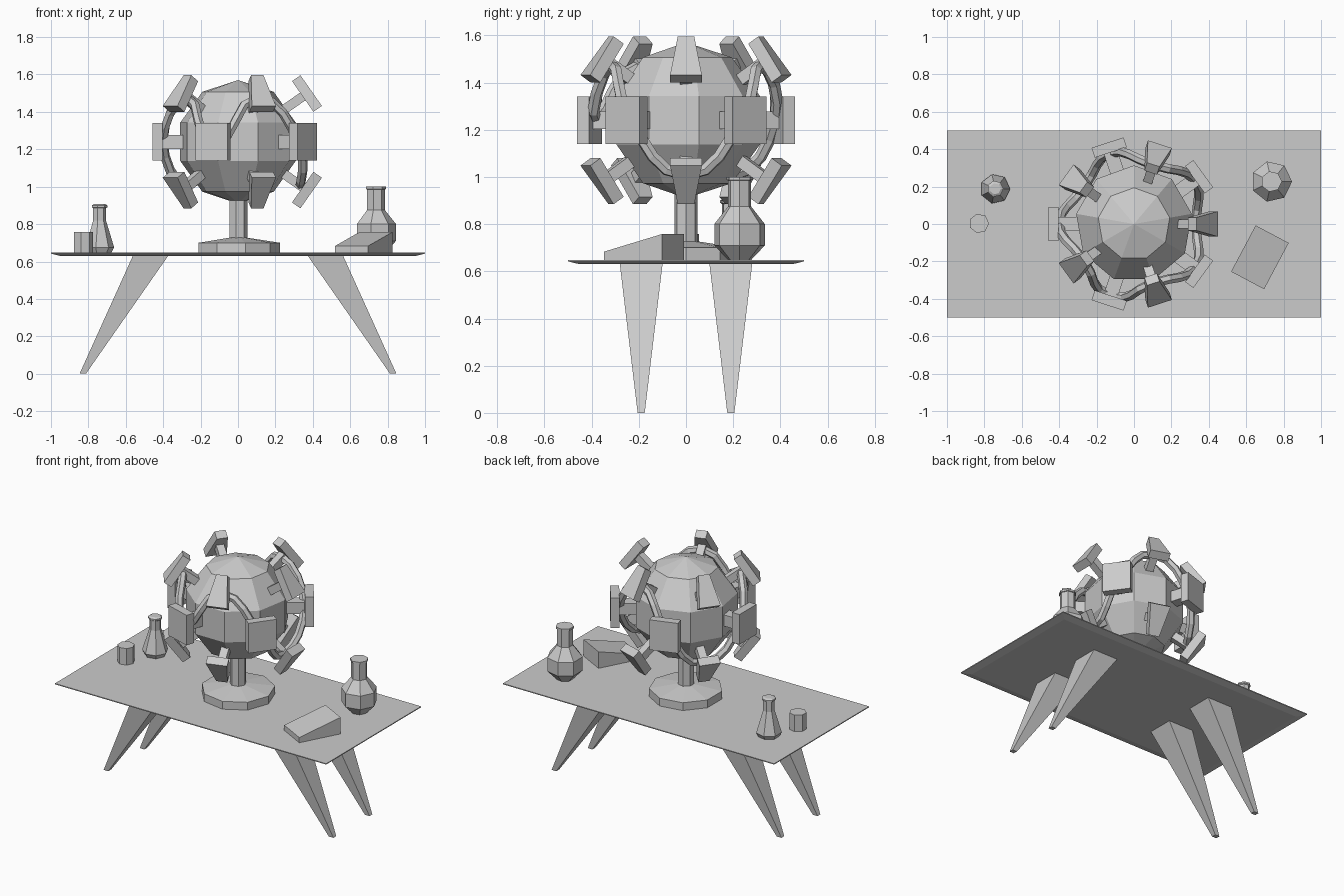
import bpy, bmesh
from math import sin, cos, pi, radians
from mathutils import Vector, Matrix

if "Cube" in bpy.data.objects:
    bpy.data.objects.remove(bpy.data.objects["Cube"])

TOP = 0.648                       # table surface height
HUB = Vector((0, 0, 1.24))        # centre of the globe


def finish(name, bm, matrix=Matrix()):
    bmesh.ops.recalc_face_normals(bm, faces=bm.faces)
    me = bpy.data.meshes.new(name)
    bm.to_mesh(me)
    bm.free()
    ob = bpy.data.objects.new(name, me)
    ob.matrix_world = matrix
    bpy.context.collection.objects.link(ob)
    return ob


def loft(name, rings):
    """Skin a list of equal-length point rings and cap both ends."""
    bm = bmesh.new()
    rows = [[bm.verts.new(p) for p in r] for r in rings]
    n = len(rows[0])
    for a, b in zip(rows, rows[1:]):
        for i in range(n):
            j = (i + 1) % n
            bm.faces.new((a[i], a[j], b[j], b[i]))
    bm.faces.new(rows[0][::-1])
    bm.faces.new(rows[-1])
    return bm


def lathe(name, profile, sides, x=0, y=0):
    rings = [[(r * cos(2 * pi * i / sides), r * sin(2 * pi * i / sides), z)
              for i in range(sides)] for r, z in profile]
    return finish(name, loft(name, rings), Matrix.Translation((x, y, 0)))


def rect(cx, cy, z, w, d):
    return [(cx + sx * w / 2, cy + sy * d / 2, z)
            for sx, sy in ((-1, -1), (1, -1), (1, 1), (-1, 1))]


def frame(x, y, z, origin):
    m = Matrix((x, y, z)).transposed().to_4x4()
    m.translation = origin
    return m


# table top with an undercut edge
finish("table_top", loft("table_top", [rect(0, 0, 0.63, 1.9, 0.9),
                                       rect(0, 0, 0.642, 2, 1),
                                       rect(0, 0, TOP, 2, 1)]))

# four splayed tapering legs
for sx in (-1, 1):
    for sy in (-1, 1):
        finish("table_leg", loft("table_leg", [
            rect(sx * 0.83, sy * 0.19, 0, 0.034, 0.03),
            rect(sx * 0.465, sy * 0.19, 0.635, 0.19, 0.182)]))

# stand and globe
lathe("stand_base", [(0.225, TOP), (0.225, 0.70), (0.05, 0.727)], 9)
lathe("stand_post", [(0.05, 0.70), (0.05, 0.96)], 7)
bm = bmesh.new()
bmesh.ops.create_uvsphere(bm, u_segments=9, v_segments=5, radius=0.33)
finish("globe", bm, Matrix.Translation(HUB))


# panels on stems around the globe
def axes(az, el):
    a, e = radians(az), radians(el)
    R = Vector((cos(e) * cos(a), cos(e) * sin(a), sin(e)))
    T = Vector((-sin(a), cos(a), 0))
    return R, T, R.cross(T)


def panel(name, az, el, dist, w_near, w_far, stem):
    R, T, U = axes(az, el)
    s = -1 if el < 0 else 1
    finish(name, loft(name, [rect(0, 0, -0.1, w_near, 0.055),
                             rect(0, 0, 0.1, w_far, 0.055)]),
           frame(T, R * -s, U * s, HUB + R * dist))
    finish(name + "_stem", loft(name, [rect(0, 0, 0.27, stem, stem),
                                       rect(0, 0, dist - 0.01, stem, stem)]),
           frame(T, U, R, HUB))


for k in range(5):
    panel("middle_panel", 36 + 72 * k, 0, 0.43, 0.18, 0.18, 0.075)
    for el, name in ((35, "upper_panel"), (-35, "lower_panel")):
        panel(name, 72 * k, el, 0.45, 0.135, 0.07, 0.05)

# closed tube weaving behind the panels
points = []
for k, side in enumerate((-1, 1, -1, 1, 1)):
    points.append(HUB + axes(72 * k, 35 * side)[0] * 0.405)
    points.append(HUB + axes(72 * k + 36, 0)[0] * 0.40)
cu = bpy.data.curves.new("weaving_tube", 'CURVE')
cu.dimensions = '3D'
cu.bevel_depth = 0.026
cu.bevel_resolution = 1
cu.resolution_u = 4
sp = cu.splines.new('BEZIER')
sp.bezier_points.add(len(points) - 1)
for bp, p in zip(sp.bezier_points, points):
    bp.co = p
    bp.handle_left_type = bp.handle_right_type = 'AUTO'
sp.use_cyclic_u = True
sp.use_smooth = False
tube = bpy.data.objects.new("weaving_tube", cu)
bpy.context.collection.objects.link(tube)
bpy.context.view_layer.objects.active = tube
tube.select_set(True)
bpy.ops.object.convert(target='MESH')

# glassware
lathe("round_flask", [(0.05, TOP), (0.11, 0.71), (0.11, 0.80), (0.05, 0.875),
                      (0.05, 0.985), (0.056, 0.987), (0.056, 1.0)], 7, 0.735, 0.227)
lathe("cone_flask", [(0.065, TOP), (0.08, 0.675), (0.036, 0.82), (0.036, 0.885),
                     (0.044, 0.89), (0.044, 0.9), (0.03, 0.908)], 7, -0.742, 0.188)
lathe("cup", [(0.053, TOP), (0.053, 0.758)], 7, -0.828, 0.003)

# sloped control box
box = loft("control_box", [rect(0, 0, 0, 0.2, 0.28), rect(0, 0, 0.11, 0.2, 0.28)])
for v in box.verts:
    if v.co.z > 0.05 and v.co.y < 0:
        v.co.z = 0.035
finish("control_box", box,
       Matrix.Translation((0.673, -0.178, TOP)) @ Matrix.Rotation(radians(-28), 4, 'Z'))
